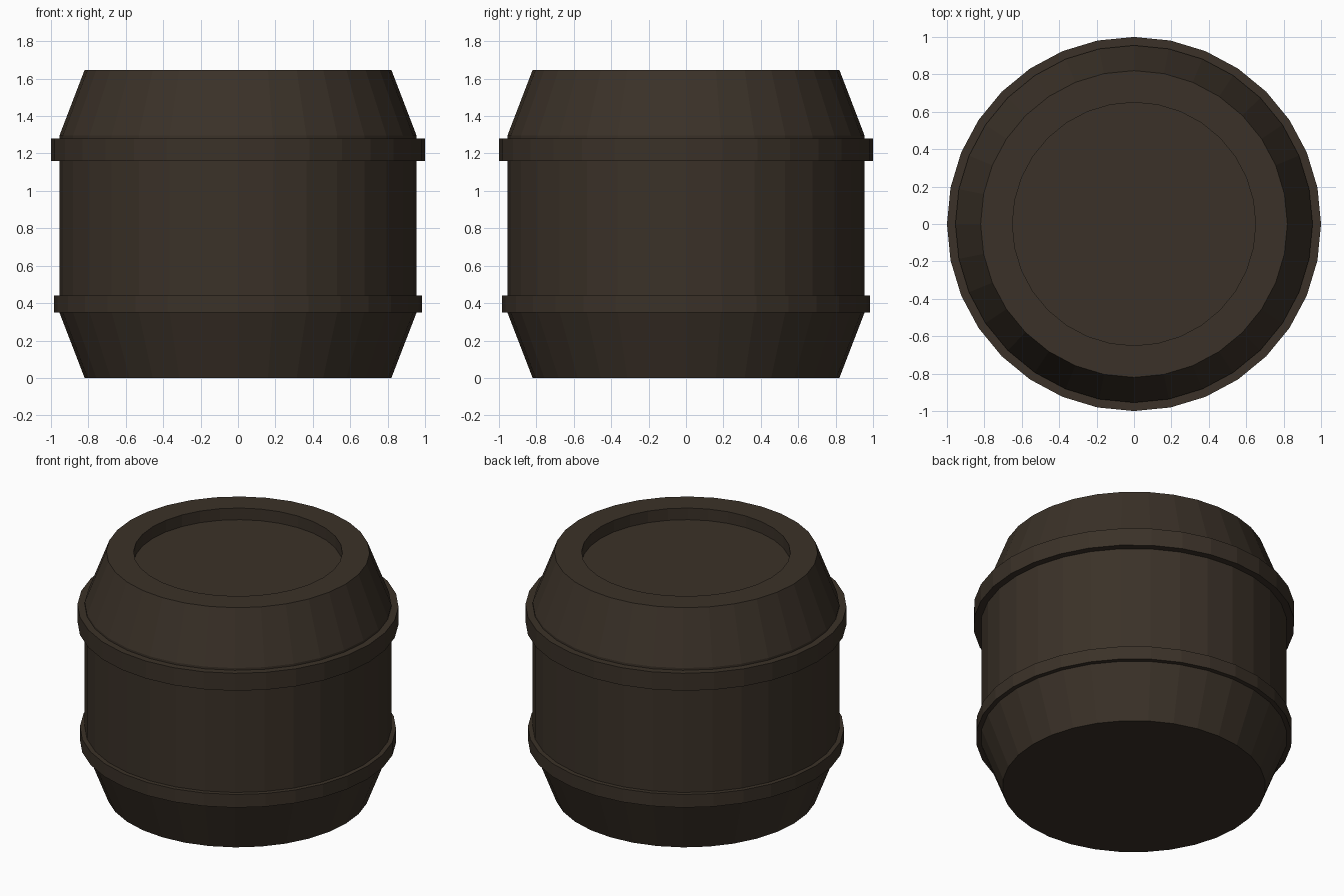
import bpy, bmesh, math

if "Cube" in bpy.data.objects:
    bpy.data.objects.remove(bpy.data.objects["Cube"])

SIDES = 32

wood = bpy.data.materials.new("dark brown wood")
wood.diffuse_color = (0.043, 0.031, 0.021, 1)
wood.use_nodes = True
wood.node_tree.nodes["Principled BSDF"].inputs["Base Color"].default_value = wood.diffuse_color


def lathe(name, profile, closed):
    """Spin (radius, z) points round z; open profiles are capped at both ends."""
    bm = bmesh.new()
    rings = []
    for r, z in profile:
        rings.append([bm.verts.new((r * math.cos(i * math.tau / SIDES),
                                    r * math.sin(i * math.tau / SIDES), z))
                      for i in range(SIDES)])
    pairs = list(zip(rings, rings[1:]))
    if closed:
        pairs.append((rings[-1], rings[0]))
    else:
        bm.faces.new(rings[0])
        bm.faces.new(rings[-1])
    for a, b in pairs:
        for i in range(SIDES):
            j = (i + 1) % SIDES
            bm.faces.new((a[i], a[j], b[j], b[i]))
    bmesh.ops.recalc_face_normals(bm, faces=bm.faces)
    mesh = bpy.data.meshes.new(name)
    bm.to_mesh(mesh)
    bm.free()
    mesh.materials.append(wood)
    obj = bpy.data.objects.new(name, mesh)
    bpy.context.collection.objects.link(obj)
    return obj


def band(name, radius, z0, z1):
    lathe(name, [(0.94, z0), (radius, z0), (radius, z1), (0.94, z1)], True)


# Barrel body with tapered ends and a sunken lid
lathe("barrel_body", [(0.82, 0), (0.955, 0.35), (0.955, 1.295),
                      (0.82, 1.647), (0.65, 1.647), (0.65, 1.567)], False)

# Hoops around the body
band("upper_hoop", 1.0, 1.16, 1.28)
band("lower_hoop", 0.985, 0.35, 0.44)
